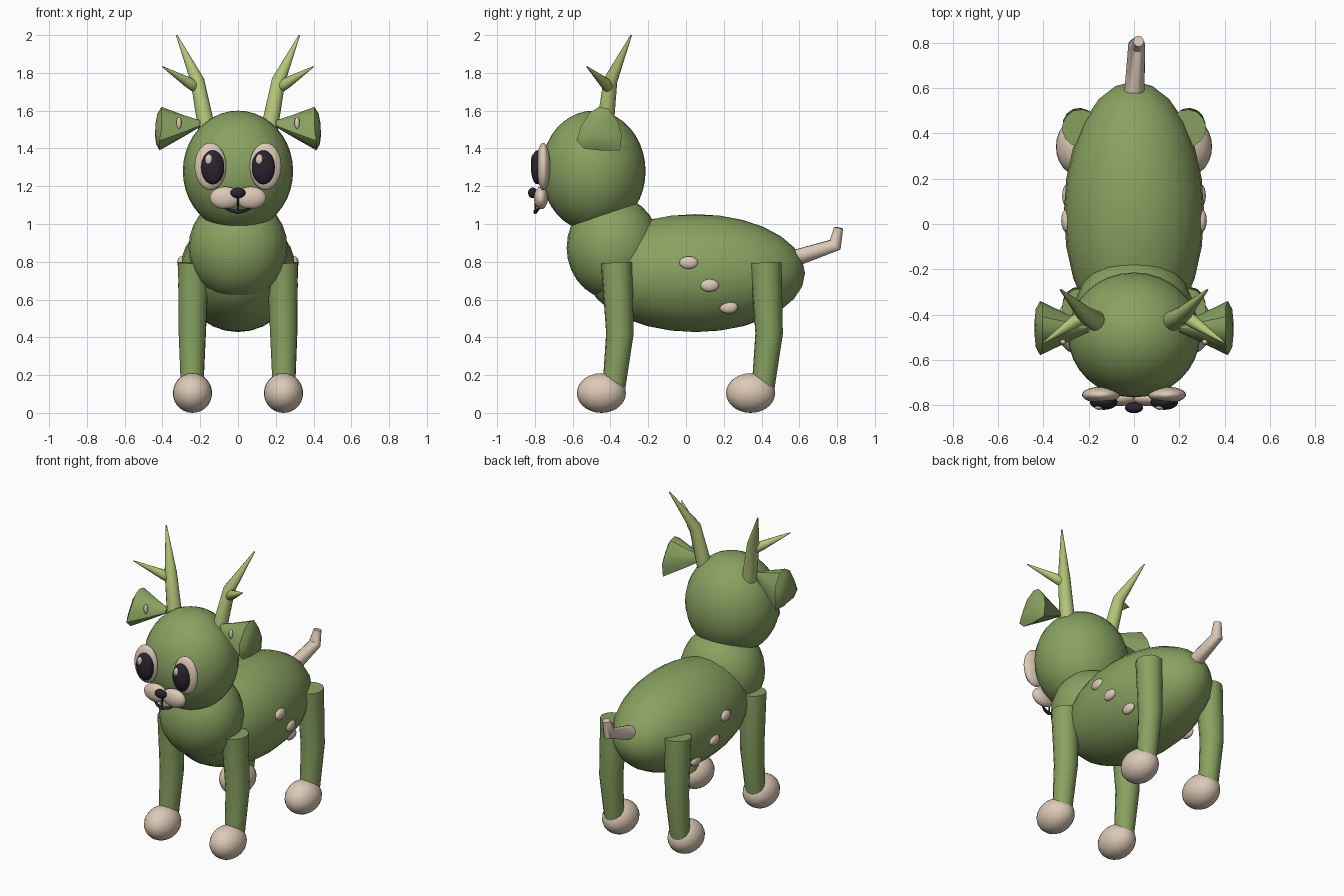
import bpy, bmesh, math
from mathutils import Vector

if "Cube" in bpy.data.objects:
    bpy.data.objects.remove(bpy.data.objects["Cube"])


def mat(name, rgb):
    m = bpy.data.materials.new(name)
    m.diffuse_color = (*rgb, 1)
    m.use_nodes = True
    m.node_tree.nodes["Principled BSDF"].inputs["Base Color"].default_value = m.diffuse_color
    return m


GREEN = mat("moss_green", (0.25, 0.36, 0.12))
CREAM = mat("cream", (0.72, 0.59, 0.47))
HORN = mat("pale_lime", (0.46, 0.56, 0.19))
DARK = mat("near_black", (0.022, 0.017, 0.028))


def finish(bm, name, m, angle=50):
    bmesh.ops.recalc_face_normals(bm, faces=bm.faces[:])
    me = bpy.data.meshes.new(name)
    bm.to_mesh(me)
    bm.free()
    me.materials.append(m)
    ob = bpy.data.objects.new(name, me)
    bpy.context.collection.objects.link(ob)
    bpy.ops.object.select_all(action='DESELECT')
    ob.select_set(True)
    bpy.context.view_layer.objects.active = ob
    bpy.ops.object.shade_smooth_by_angle(angle=math.radians(angle))
    return ob


def ball(name, c, r, m, seg=24, rings=14):
    bm = bmesh.new()
    bmesh.ops.create_uvsphere(bm, u_segments=seg, v_segments=rings, radius=1)
    for v in bm.verts:
        v.co = Vector([v.co[i] * r[i] + c[i] for i in range(3)])
    return finish(bm, name, m)


def tube(name, pts, radii, m, n=14):
    """Round tapered limb through the given points."""
    bm = bmesh.new()
    pts = [Vector(p) for p in pts]
    rings = []
    for i, p in enumerate(pts):
        a = (p - pts[i - 1]).normalized() if i else Vector()
        b = (pts[i + 1] - p).normalized() if i < len(pts) - 1 else Vector()
        d = (a + b).normalized()
        u = d.cross(Vector((0.3, 1, 0.05))).normalized()
        w = d.cross(u)
        rings.append([bm.verts.new(p + radii[i] * (u * math.cos(2 * math.pi * k / n)
                                                   + w * math.sin(2 * math.pi * k / n)))
                      for k in range(n)])
    for A, B in zip(rings, rings[1:]):
        for k in range(n):
            bm.faces.new((A[k], A[k - 1], B[k - 1], B[k]))
    bm.faces.new(rings[0])
    bm.faces.new(rings[-1])
    return finish(bm, name, m)


def ear(name, s):
    """Flaring cup: narrow at the head, wide rounded-triangle rim, shallow outer dome."""
    bm = bmesh.new()
    outline = [(-0.12, -0.06), (-0.10, 0.01), (-0.05, 0.09), (0.0, 0.12), (0.05, 0.11),
               (0.10, 0.04), (0.12, -0.03), (0.11, -0.11), (0.0, -0.11), (-0.08, -0.10)]
    rings = []
    for x, z, k in [(0.20, 1.53, 0.15), (0.29, 1.515, 0.52), (0.405, 1.50, 1.0),
                    (0.427, 1.50, 0.7), (0.436, 1.50, 0.3)]:
        rings.append([bm.verts.new((s * (x + (0.01 if b < 0 else 0) * k), -0.46 + a * k, z + b * k))
                      for a, b in outline])
    n = len(outline)
    for A, B in zip(rings, rings[1:]):
        for k in range(n):
            bm.faces.new((A[k], A[k - 1], B[k - 1], B[k]))
    bm.faces.new(rings[0])
    bm.faces.new(rings[-1])
    finish(bm, name, GREEN, 40)


# Torso, chest and head
ball("body", (0, 0.05, 0.74), (0.31, 0.58, 0.312), GREEN)
ball("chest", (0, -0.385, 0.875), (0.262, 0.247, 0.275), GREEN)
ball("head", (0, -0.49, 1.28), (0.292, 0.276, 0.32), GREEN, 32, 20)

# Tail
tube("tail", [(0, 0.55, 0.81), (0.012, 0.79, 0.89), (0.02, 0.808, 0.98)],
     [0.046, 0.038, 0.024], CREAM)

# Face centre
ball("nose", (0, -0.812, 1.165), (0.04, 0.024, 0.028), DARK)
tube("mouth", [(-0.08, -0.772, 1.088), (-0.04, -0.79, 1.072), (0, -0.798, 1.064),
               (0.04, -0.79, 1.072), (0.08, -0.772, 1.088)],
     [0.003, 0.009, 0.011, 0.009, 0.003], DARK, 8)
tube("lip_line", [(0, -0.798, 1.15), (0, -0.796, 1.07)], [0.005, 0.005], DARK, 6)

for side, s in (("left", 1), ("right", -1)):
    # Legs and paws
    for end, dy in (("front", 0), ("hind", 0.79)):
        tube(f"{end}_leg_{side}", [(s * 0.235, -0.367 + dy, 0.795), (s * 0.242, -0.35 + dy, 0.42),
                                   (s * 0.243, -0.383 + dy, 0.12)], [0.083, 0.073, 0.06], GREEN)
        ball(f"{end}_paw_{side}", (s * 0.241, -0.448 + dy, 0.105), (0.104, 0.13, 0.105), CREAM)
    # Flank spots
    for i, (y, z) in enumerate([(0.015, 0.795), (0.125, 0.675), (0.225, 0.56)]):
        x = 0.305 * math.sqrt(1 - ((y - 0.05) / 0.58) ** 2 - ((z - 0.74) / 0.312) ** 2)
        ball(f"spot_{i}_{side}", (s * x, y, z), (0.022, 0.05, 0.034), CREAM, 16, 10)
    # Ears
    ear(f"ear_{side}", s)
    ball(f"inner_ear_{side}", (s * 0.313, -0.522, 1.535), (0.014, 0.012, 0.032), CREAM, 12, 8)
    # Antlers
    tube(f"antler_{side}", [(s * 0.165, -0.43, 1.5), (s * 0.215, -0.40, 1.76),
                            (s * 0.325, -0.29, 2.0)], [0.046, 0.037, 0.004], HORN)
    tube(f"antler_branch_{side}", [(s * 0.213, -0.40, 1.715), (s * 0.228, -0.412, 1.726),
                                   (s * 0.26, -0.43, 1.748), (s * 0.40, -0.525, 1.833)],
         [0.014, 0.029, 0.029, 0.003], HORN, 12)
    # Eyes and muzzle
    ball(f"eye_{side}", (s * 0.146, -0.755, 1.305), (0.084, 0.036, 0.125), CREAM)
    ball(f"pupil_{side}", (s * 0.134, -0.787, 1.3), (0.061, 0.034, 0.09), DARK)
    ball(f"eye_glint_{side}", (s * 0.134 - 0.02, -0.81, 1.34), (0.02, 0.011, 0.029), CREAM, 16, 10)
    ball(f"muzzle_{side}", (s * 0.068, -0.768, 1.138), (0.082, 0.037, 0.06), CREAM)
